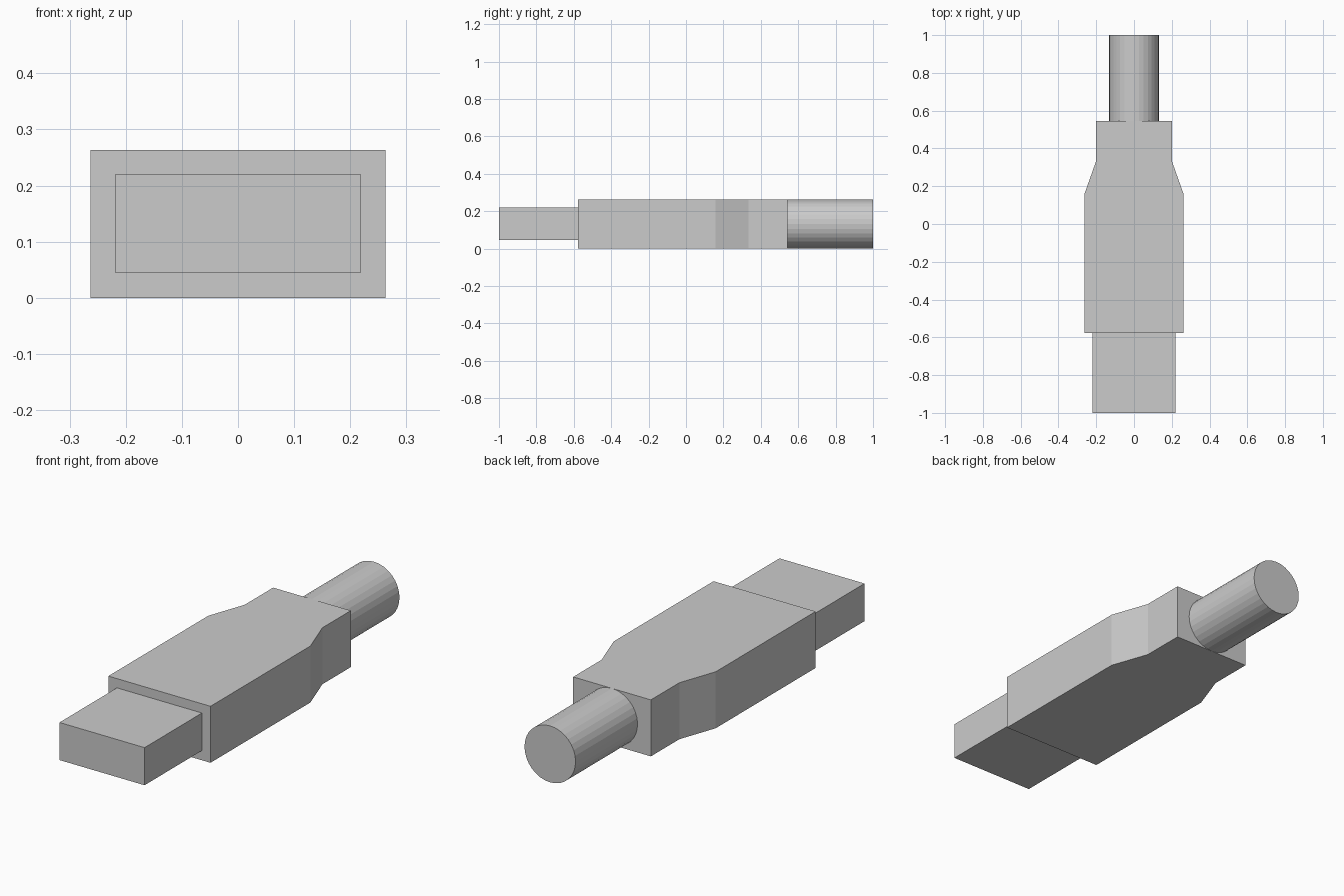
import bpy, bmesh, math

if "Cube" in bpy.data.objects:
    bpy.data.objects.remove(bpy.data.objects["Cube"])

HEIGHT = 0.263


def extrude_profile(name, half_profile, z0, z1):
    """Mirror a right-hand (x, y) outline across x = 0 and extrude it upward."""
    outline = half_profile + [(-x, y) for x, y in reversed(half_profile)]
    bm = bmesh.new()
    base = bm.faces.new([bm.verts.new((x, y, z0)) for x, y in outline])
    top = bmesh.ops.extrude_face_region(bm, geom=[base], use_keep_orig=True)
    verts = [v for v in top["geom"] if isinstance(v, bmesh.types.BMVert)]
    bmesh.ops.translate(bm, vec=(0, 0, z1 - z0), verts=verts)
    bmesh.ops.recalc_face_normals(bm, faces=bm.faces)
    mesh = bpy.data.meshes.new(name)
    bm.to_mesh(mesh)
    bm.free()
    obj = bpy.data.objects.new(name, mesh)
    bpy.context.collection.objects.link(obj)
    return obj


# Housing with tapered shoulders toward the cable end
extrude_profile("housing", [(0.263, -0.578), (0.263, 0.157),
                            (0.2, 0.335), (0.2, 0.544)], 0.0, HEIGHT)

# Rectangular plug at the front
extrude_profile("plug", [(0.219, -1.0), (0.219, -0.578)], 0.045, 0.22)

# Round cable stub at the back
y0, y1 = 0.544, 1.0
bpy.ops.mesh.primitive_cylinder_add(
    vertices=32, radius=HEIGHT / 2, depth=y1 - y0,
    location=(0, (y0 + y1) / 2, HEIGHT / 2), rotation=(math.pi / 2, 0, 0))
bpy.context.object.name = "cable_stub"
